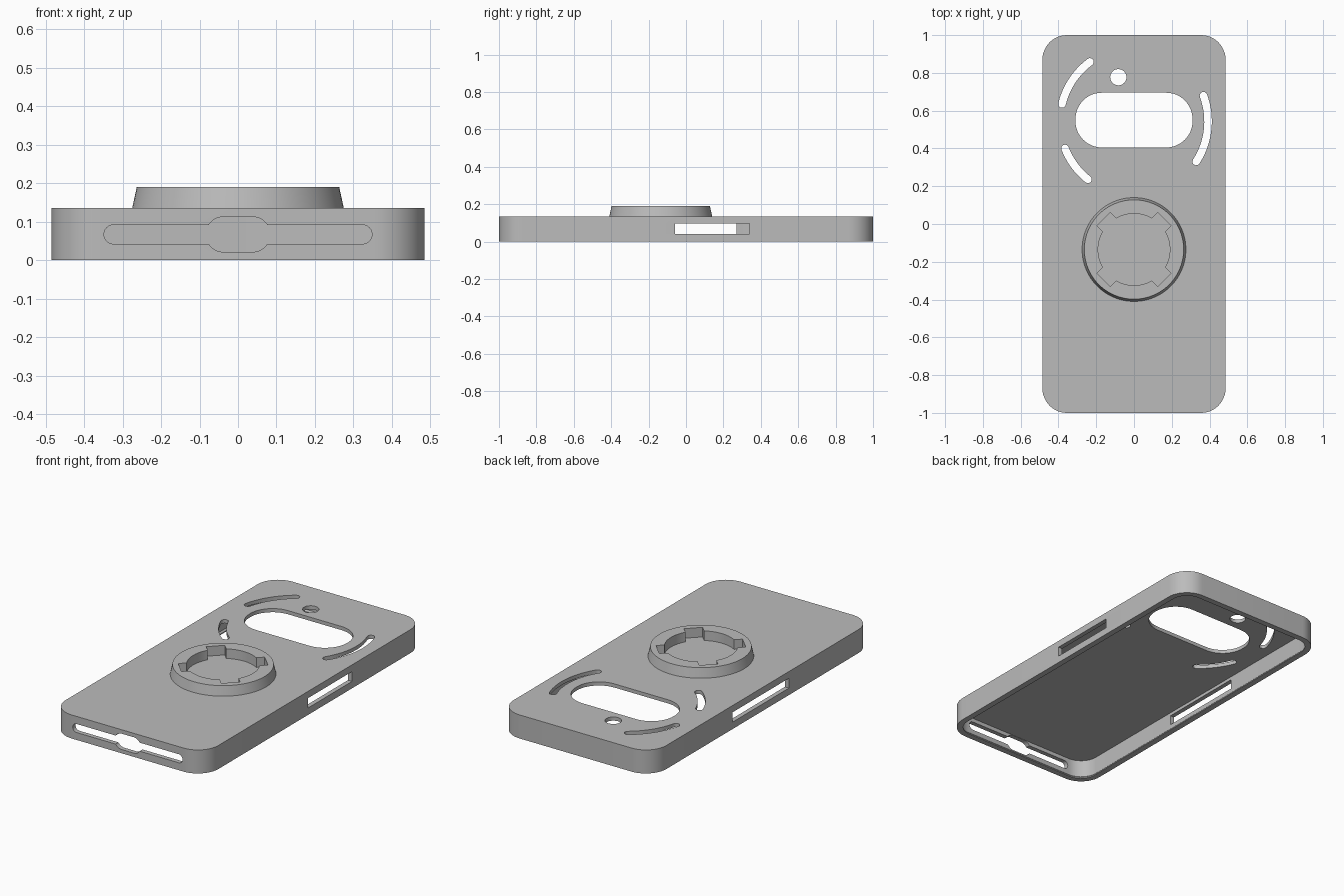
import bpy, bmesh, math
from mathutils import Matrix

if "Cube" in bpy.data.objects:
    bpy.data.objects.remove(bpy.data.objects["Cube"])

grey = bpy.data.materials.new("case grey")
grey.diffuse_color = (0.5, 0.5, 0.5, 1)
grey.use_nodes = True
grey.node_tree.nodes["Principled BSDF"].inputs["Base Color"].default_value = grey.diffuse_color


def rounded_rect(hx, hy, r, cx=0, cy=0, n=12):
    """Closed outline of a rectangle with round corners."""
    pts = []
    for k, (sx, sy) in enumerate([(1, 1), (-1, 1), (-1, -1), (1, -1)]):
        for i in range(n + 1):
            a = math.radians(90 * (k + i / n))
            pts.append((cx + sx * (hx - r) + r * math.cos(a),
                        cy + sy * (hy - r) + r * math.sin(a)))
    return pts


def circle(r, cx=0, cy=0, n=64):
    return [(cx + r * math.cos(2 * math.pi * i / n),
             cy + r * math.sin(2 * math.pi * i / n)) for i in range(n)]


def arc_slot(cx, cy, r, w, a0, a1, n=20, cap=8):
    """Curved slot of half-width w with round ends."""
    a0, a1 = math.radians(a0), math.radians(a1)
    at = lambda a, rad: (cx + rad * math.cos(a), cy + rad * math.sin(a))
    pts = [at(a0 + (a1 - a0) * i / n, r + w) for i in range(n + 1)]
    ex, ey = at(a1, r)
    pts += [(ex + w * math.cos(a1 + math.pi * i / cap),
             ey + w * math.sin(a1 + math.pi * i / cap)) for i in range(1, cap)]
    pts += [at(a1 + (a0 - a1) * i / n, r - w) for i in range(n + 1)]
    ex, ey = at(a0, r)
    pts += [(ex + w * math.cos(a0 + math.pi + math.pi * i / cap),
             ey + w * math.sin(a0 + math.pi + math.pi * i / cap)) for i in range(1, cap)]
    return pts


def loft(name, sections, matrix=None):
    """Solid through a stack of (height, outline) sections."""
    bm = bmesh.new()
    rings = [[bm.verts.new((x, y, z)) for x, y in pts] for z, pts in sections]
    n = len(rings[0])
    for lo, hi in zip(rings, rings[1:]):
        for i in range(n):
            j = (i + 1) % n
            bm.faces.new((lo[i], lo[j], hi[j], hi[i]))
    bm.faces.new(rings[0][::-1])
    bm.faces.new(rings[-1])
    if matrix:
        bm.transform(matrix)
    bmesh.ops.remove_doubles(bm, verts=bm.verts, dist=1e-5)
    bmesh.ops.recalc_face_normals(bm, faces=bm.faces)
    me = bpy.data.meshes.new(name)
    bm.to_mesh(me)
    bm.free()
    me.materials.append(grey)
    ob = bpy.data.objects.new(name, me)
    bpy.context.collection.objects.link(ob)
    return ob


def activate(ob):
    bpy.ops.object.select_all(action='DESELECT')
    ob.select_set(True)
    bpy.context.view_layer.objects.active = ob


def cut(ob, cutter):
    mod = ob.modifiers.new("cut", 'BOOLEAN')
    mod.operation, mod.solver, mod.object = 'DIFFERENCE', 'EXACT', cutter
    activate(ob)
    bpy.ops.object.modifier_apply(modifier=mod.name)
    bpy.data.objects.remove(cutter)


# case shell, open underneath
HX, HY, R, TOP = 0.485, 1.0, 0.13, 0.135
case = loft("case_shell", [(0, rounded_rect(HX, HY, R)), (TOP, rounded_rect(HX, HY, R))])
inset = lambda t: rounded_rect(HX - t, HY - t, R - t)

# phone cavity with a small retaining lip at the rim
cut(case, loft("cavity", [(-0.02, inset(0.034)), (0.006, inset(0.034)),
                          (0.014, inset(0.026)), (0.114, inset(0.026))]))

# camera window, flash hole and curved slots through the back plate
back_holes = [rounded_rect(0.31, 0.145, 0.14, 0, 0.55), circle(0.043, -0.083, 0.777, 32)]
for a0, a1 in [(-32.8, 20.3), (126.5, 166.4), (201.4, 231.5)]:
    back_holes.append(arc_slot(0, 0.543, 0.392, 0.02, a0, a1))
for pts in back_holes:
    cut(case, loft("back_hole", [(0.08, pts), (0.2, pts)]))

# port and speaker opening in the front end
to_front = Matrix.Rotation(math.radians(90), 4, 'X')
for hx, hz in [(0.348, 0.0245), (0.083, 0.0455)]:
    pts = rounded_rect(hx, hz, hz - 0.0005, 0, 0.067)
    cut(case, loft("port_hole", [(0.9, pts), (1.1, pts)], to_front))

# button openings in the long sides
for side, y0, y1 in [(1, -0.06, 0.34), (-1, -0.24, 0.27)]:
    pts = [(side * 0.4, y0), (side * 0.6, y0), (side * 0.6, y1), (side * 0.4, y1)]
    cut(case, loft("button_hole", [(0.04, pts), (0.096, pts)]))

# tapered mount ring with a round socket and four diagonal notches
CY = -0.135
ring = loft("mount_ring", [(TOP, circle(0.275, 0, CY, 96)), (0.19, circle(0.263, 0, CY, 96))])
pts = circle(0.19, 0, CY, 96)
cut(ring, loft("socket", [(0.1, pts), (0.25, pts)]))
for k in range(2):
    bar = rounded_rect(0.228, 0.049, 0.0)
    turn = Matrix.Translation((0, CY, 0)) @ Matrix.Rotation(math.radians(45 + 90 * k), 4, 'Z')
    cut(ring, loft("notch", [(0.1, [(-0.228, -0.049), (0.228, -0.049), (0.228, 0.049), (-0.228, 0.049)]),
                             (0.25, [(-0.228, -0.049), (0.228, -0.049), (0.228, 0.049), (-0.228, 0.049)])], turn))

for ob in (case, ring):
    activate(ob)
    bpy.ops.object.shade_smooth_by_angle(angle=math.radians(30))
